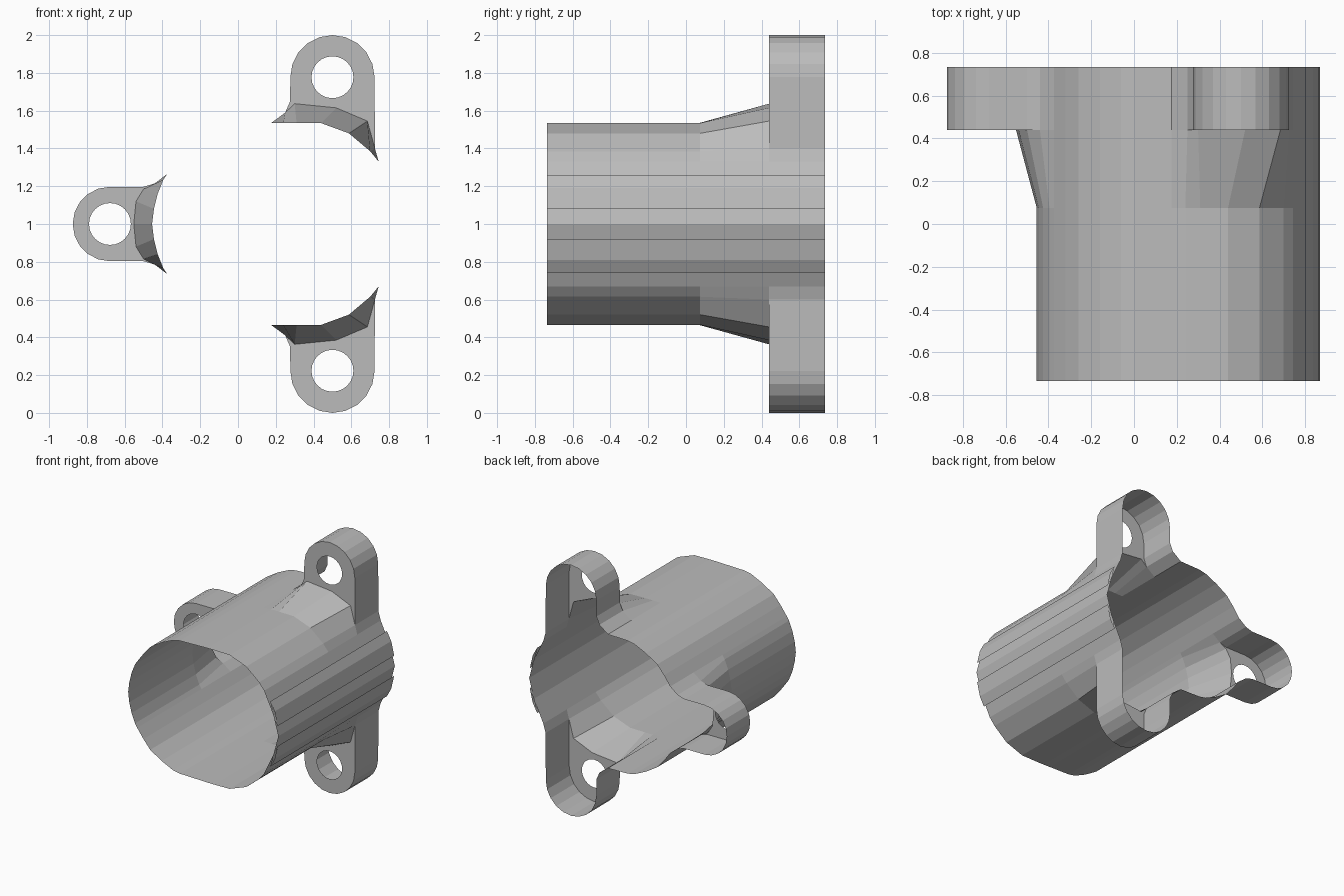
import bpy, bmesh, math

if "Cube" in bpy.data.objects:
    bpy.data.objects.remove(bpy.data.objects["Cube"])

FRONT, FLARE, PLATE, BACK = -0.735, 0.075, 0.44, 0.735

grey = bpy.data.materials.new("plain_grey")
grey.diffuse_color = (0.5, 0.5, 0.5, 1)
grey.use_nodes = True
grey.node_tree.nodes["Principled BSDF"].inputs["Base Color"].default_value = grey.diffuse_color


def flip(pts):
    """Mirror an outline about mid height, keeping its direction of travel."""
    return [(x, 2 - z) for x, z in reversed(pts)]


def arc(cx, cz, r, a0, a1, n):
    return [(cx + r * math.cos(math.radians(a0 + (a1 - a0) * i / n)),
             cz + r * math.sin(math.radians(a0 + (a1 - a0) * i / n))) for i in range(n + 1)]


def strip(bm, a, ya, b, yb):
    """Skin between two matching outlines at two depths."""
    va = [bm.verts.new((x, ya, z)) for x, z in a]
    vb = [bm.verts.new((x, yb, z)) for x, z in b]
    for i in range(len(a) - 1):
        bm.faces.new((va[i], va[i + 1], vb[i + 1], vb[i]))


def finish(bm, name):
    bmesh.ops.remove_doubles(bm, verts=bm.verts, dist=0.0005)
    bmesh.ops.dissolve_degenerate(bm, edges=bm.edges, dist=0.0005)
    bmesh.ops.recalc_face_normals(bm, faces=bm.faces)
    me = bpy.data.meshes.new(name)
    bm.to_mesh(me)
    bm.free()
    me.materials.append(grey)
    bpy.context.collection.objects.link(bpy.data.objects.new(name, me))


def lug(name, tube, flare, wall, hole):
    """Open-backed ear: flared throat, drilled front plate and outer wall."""
    bm = bmesh.new()
    strip(bm, tube, FLARE, flare, PLATE)
    strip(bm, wall, PLATE, wall, BACK)
    edges = []
    for loop in (wall[1:-1] + flare[-3:1:-1], arc(*hole, 0, 360, 24)[:-1]):
        vs = [bm.verts.new((x, PLATE, z)) for x, z in loop]
        edges += [bm.edges.new((vs[i - 1], vs[i])) for i in range(len(vs))]
    bmesh.ops.triangle_fill(bm, edges=edges, use_beauty=True, normal=(0, -1, 0))
    finish(bm, name)


# Outlines, counter-clockwise seen from the front (x, z)
top_tube = [(0.745, 1.33), (0.70, 1.385), (0.587, 1.48), (0.44, 1.534),
            (0.31, 1.536), (0.24, 1.536), (0.175, 1.534)]
top_flare = [top_tube[0], (0.725, 1.40), (0.685, 1.545), (0.52, 1.615),
             (0.30, 1.637), (0.25, 1.59), top_tube[-1]]
top_wall = (top_flare[:2] + arc(0.5, 1.777, 0.223, 0, 180, 10)
            + [(0.276, 1.65)] + top_flare[-2:])

half = [(-0.375, 1.265), (-0.395, 1.235), (-0.425, 1.16), (-0.445, 1.08)]
left_tube = half + [(-0.455, 1.0)] + flip(half)
half = [(-0.375, 1.265), (-0.44, 1.215), (-0.50, 1.185), (-0.54, 1.12)]
left_flare = half + [(-0.552, 1.0)] + flip(half)
left_wall = (half[:2] + [(-0.50, 1.197)] + arc(-0.678, 1.0, 0.197, 90, 270, 10)
             + [(-0.50, 0.803)] + flip(half[:2]))

right_side = [(0.80, 1.26), (0.838, 1.19), (0.864, 1.08)]
right_side = flip(right_side) + [(0.87, 1.0)]
right_side = right_side + flip(right_side[:-1])
upper_left = [top_tube[-1], (0.0, 1.53), (-0.06, 1.518), (-0.16, 1.472),
              (-0.26, 1.41), (-0.32, 1.34), left_tube[0]]

# Barrel: full ring in front, and the rear strips between the lugs
right_strip = [(0.745, 0.67)] + right_side + [(0.745, 1.33)]
ring = right_strip + top_tube + upper_left + left_tube + flip(upper_left) + flip(top_tube)
ring = [p for i, p in enumerate(ring) if p != ring[i - 1]]
bm = bmesh.new()
strip(bm, ring + ring[:1], FRONT, ring + ring[:1], FLARE)
for part in (right_strip, upper_left, flip(upper_left)):
    strip(bm, part, FLARE, part, PLATE)
    strip(bm, part, PLATE, part, BACK)
finish(bm, "barrel")

# Three mounting lugs
lug("top_lug", top_tube, top_flare, top_wall, (0.5, 1.777, 0.111))
lug("bottom_lug", flip(top_tube), flip(top_flare), flip(top_wall), (0.5, 0.223, 0.111))
lug("left_lug", left_tube, left_flare, left_wall, (-0.678, 1.0, 0.111))
